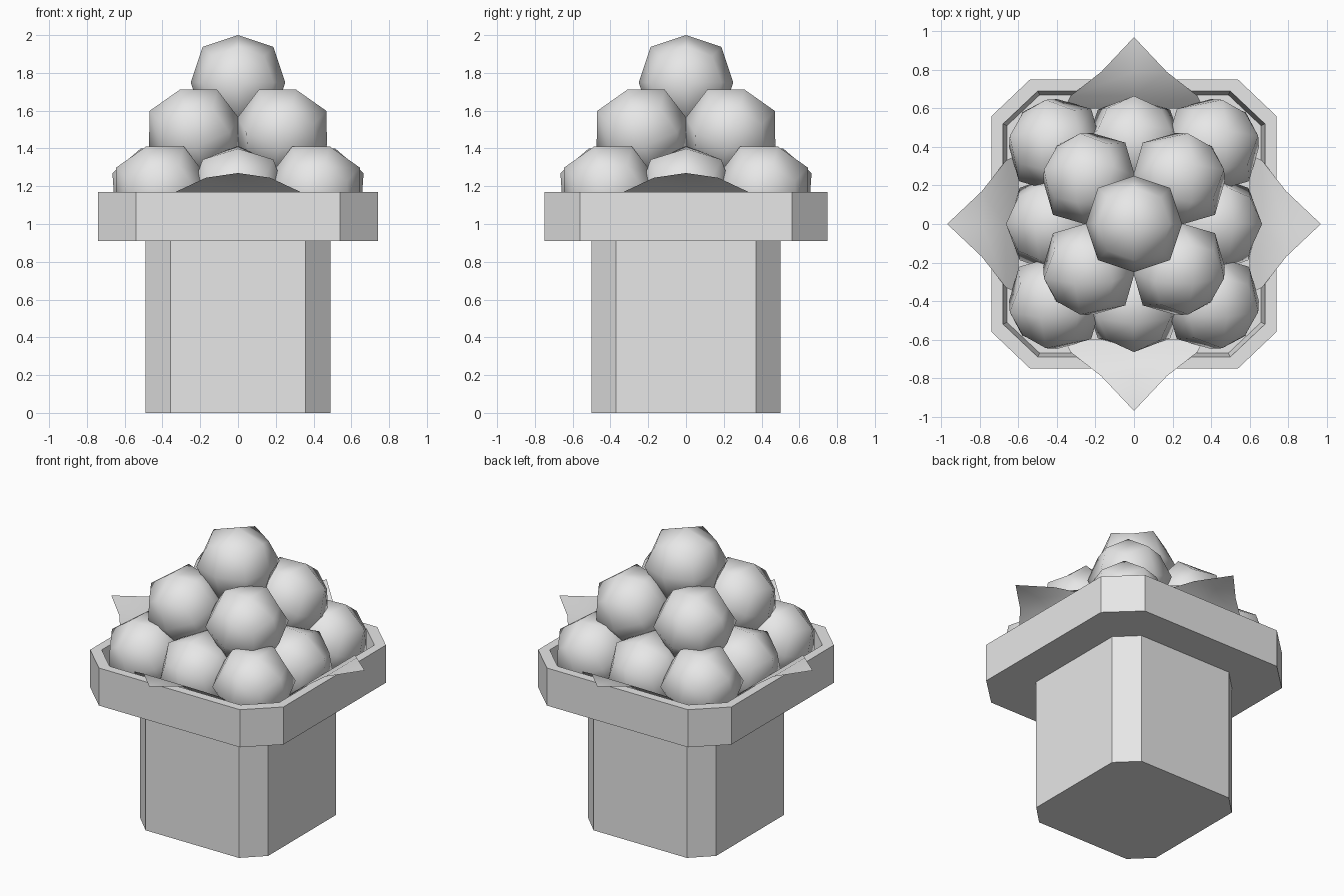
import bpy, bmesh, math
from mathutils import Vector, Matrix

if "Cube" in bpy.data.objects:
    bpy.data.objects.remove(bpy.data.objects["Cube"])

gray = bpy.data.materials.new("light_gray")
gray.diffuse_color = (0.8, 0.8, 0.8, 1)
gray.use_nodes = True
gray.node_tree.nodes["Principled BSDF"].inputs["Base Color"].default_value = gray.diffuse_color


def add_object(name, bm, smooth=False):
    bmesh.ops.recalc_face_normals(bm, faces=bm.faces)
    mesh = bpy.data.meshes.new(name)
    bm.to_mesh(mesh)
    bm.free()
    mesh.materials.append(gray)
    for p in mesh.polygons:
        p.use_smooth = smooth
    ob = bpy.data.objects.new(name, mesh)
    bpy.context.collection.objects.link(ob)
    return ob


def octagon(bm, hx, hy, fx, fy, z):
    """Ring of a chamfered rectangle: half sizes hx, hy and half flats fx, fy."""
    pts = [(hx, -fy), (hx, fy), (fx, hy), (-fx, hy),
           (-hx, fy), (-hx, -fy), (-fx, -hy), (fx, -hy)]
    return [bm.verts.new((x, y, z)) for x, y in pts]


def loft(name, sections):
    """Solid skinned through octagon sections, capped at both ends."""
    bm = bmesh.new()
    rings = [octagon(bm, *s) for s in sections]
    for a, b in zip(rings, rings[1:]):
        for i in range(8):
            j = (i + 1) % 8
            bm.faces.new((a[i], a[j], b[j], b[i]))
    bm.faces.new(rings[0][::-1])
    bm.faces.new(rings[-1])
    return add_object(name, bm)


# Pot body and the rim with a recessed tray
loft("pot_body", [(0.49, 0.50, 0.357, 0.37, 0.0), (0.49, 0.50, 0.357, 0.37, 0.92)])
loft("pot_rim", [(0.74, 0.75, 0.54, 0.56, 0.91),
                 (0.74, 0.75, 0.54, 0.56, 1.17),
                 (0.68, 0.69, 0.50, 0.52, 1.17),
                 (0.66, 0.67, 0.49, 0.51, 1.04)])


def ball(name, x, y, z, tilt):
    """Faceted ball whose pole leans outward from the centre axis."""
    bm = bmesh.new()
    bmesh.ops.create_cube(bm, size=0.5)
    if x or y:
        axis = Vector((0, 0, 1)).cross(Vector((x, y, 0)))
        bm.transform(Matrix.Rotation(math.radians(tilt), 4, axis))
    ob = add_object(name, bm, smooth=True)
    ob.location = (x, y, z)
    sub = ob.modifiers.new("round", 'SUBSURF')
    sub.levels = sub.render_levels = 1
    sub.use_limit_surface = False


# Pyramid of balls
ball("top_ball", 0, 0, 1.75, 0)
for sx in (-1, 1):
    for sy in (-1, 1):
        ball("middle_ball", 0.233 * sx, 0.235 * sy, 1.485, 25)
for ix in (-1, 0, 1):
    for iy in (-1, 0, 1):
        c = 0.41 if ix and iy else 0.42
        ball("bottom_ball", c * ix, c * iy, 1.185 if ix and iy else 1.168,
             25 if ix and iy else 22.5)

# Sheet corners folding out over each side of the rim
for k in range(4):
    bm = bmesh.new()
    rows = []
    for out, half, z in ((0.60, 0.36, 1.11), (0.665, 0.33, 1.17), (0.79, 0.17, 1.245)):
        rows.append([bm.verts.new((s * half, out, z)) for s in (-1, 0, 1)])
    tip = bm.verts.new((0, 0.97, 1.27))
    for a, b in zip(rows, rows[1:]):
        for i in (0, 1):
            bm.faces.new((a[i], a[i + 1], b[i + 1], b[i]))
    for i in (0, 1):
        bm.faces.new((rows[-1][i], rows[-1][i + 1], tip))
    bm.transform(Matrix.Rotation(k * math.pi / 2, 4, 'Z'))
    add_object("sheet_corner", bm, smooth=True)
